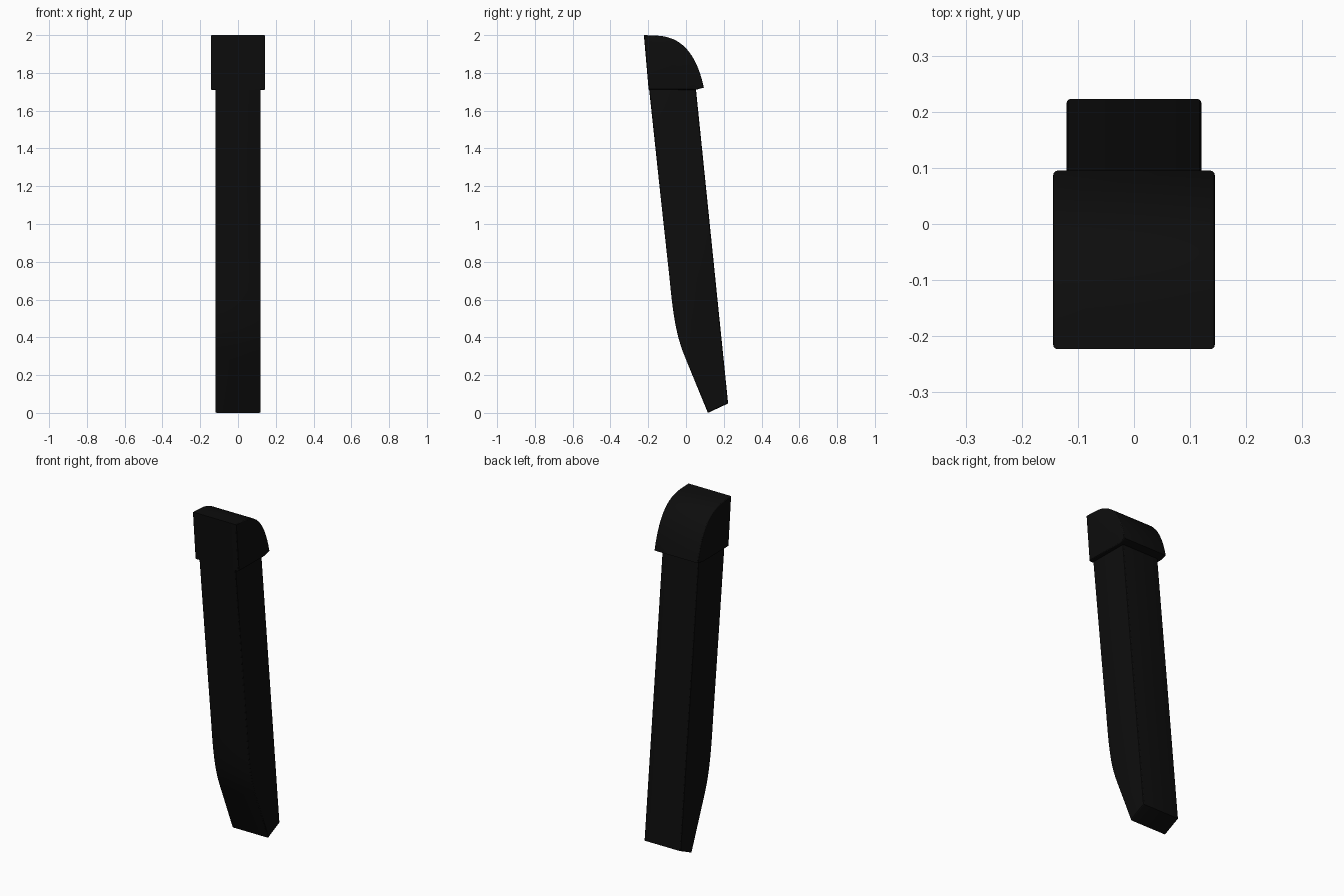
import bpy, bmesh, math
from mathutils import Vector
from mathutils.geometry import interpolate_bezier

if "Cube" in bpy.data.objects:
    bpy.data.objects.remove(bpy.data.objects["Cube"])

black = bpy.data.materials.new("black_plastic")
black.diffuse_color = (0.004, 0.004, 0.004, 1)
black.use_nodes = True
black.node_tree.nodes["Principled BSDF"].inputs["Base Color"].default_value = black.diffuse_color


def curve(a, b, c, d, n):
    """Sample a cubic curve in the side (y, z) plane."""
    pts = interpolate_bezier(*[Vector((y, z, 0)) for y, z in (a, b, c, d)], n)
    return [(p.x, p.y) for p in pts]


def extrude_profile(name, profile, half_width, rim):
    """Extrude a side profile across x and soften its two outline rims."""
    bm = bmesh.new()
    face = bm.faces.new([bm.verts.new((-half_width, y, z)) for y, z in profile])
    out = bmesh.ops.extrude_face_region(bm, geom=[face], use_keep_orig=True)
    verts = [v for v in out["geom"] if isinstance(v, bmesh.types.BMVert)]
    bmesh.ops.translate(bm, verts=verts, vec=(2 * half_width, 0, 0))
    bmesh.ops.recalc_face_normals(bm, faces=bm.faces)
    rims = [e for e in bm.edges
            if abs(e.verts[0].co.x - e.verts[1].co.x) < 1e-5]
    bmesh.ops.bevel(bm, geom=rims, offset=rim, segments=3, profile=0.5,
                    affect='EDGES', clamp_overlap=True)
    bmesh.ops.recalc_face_normals(bm, faces=bm.faces)
    mesh = bpy.data.meshes.new(name)
    bm.to_mesh(mesh)
    bm.free()
    mesh.materials.append(black)
    obj = bpy.data.objects.new(name, mesh)
    bpy.context.collection.objects.link(obj)
    bpy.ops.object.select_all(action='DESELECT')
    obj.select_set(True)
    bpy.context.view_layer.objects.active = obj
    bpy.ops.object.shade_smooth_by_angle(angle=math.radians(25))
    return obj


# Long leaning shaft: straight back, bent front, angled foot
shaft = [(0.116, 0.0), (0.223, 0.05), (0.051, 1.73), (-0.197, 1.73), (-0.135, 1.15)]
shaft += curve((-0.088, 0.72), (-0.067, 0.5), (-0.05, 0.40), (0.0, 0.282), 10)
extrude_profile("shaft", shaft, 0.12, 0.007)

# Wider cap with a rounded back shoulder and a slightly sloped underside
cap = [(-0.198, 1.712), (-0.223, 2.0)]
cap += curve((-0.15, 1.997), (-0.02, 1.99), (0.055, 1.90), (0.095, 1.722), 14)
cap += [(0.05, 1.71)]
extrude_profile("cap", cap, 0.144, 0.007)
